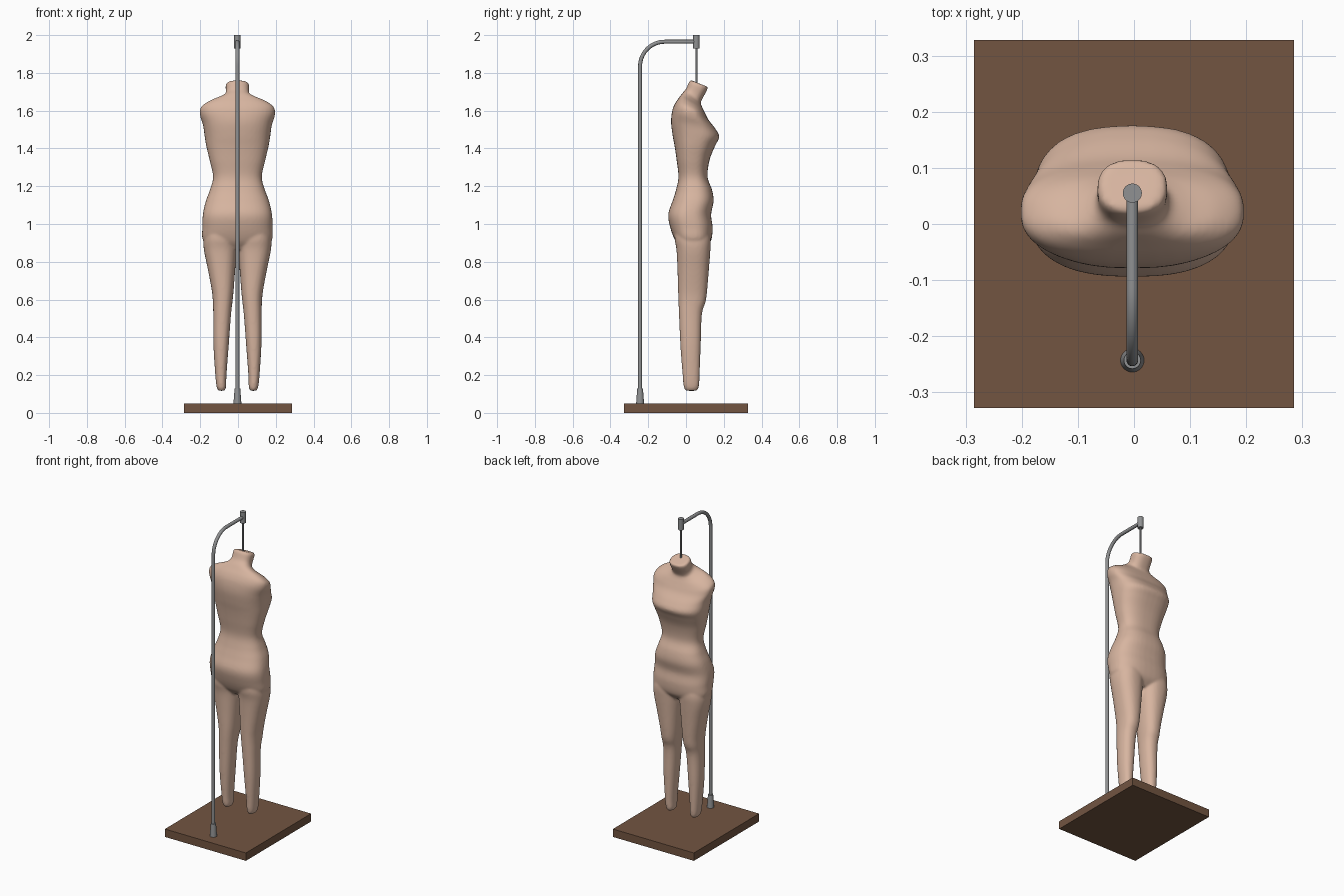
import bpy, bmesh, math

if "Cube" in bpy.data.objects:
    bpy.data.objects.remove(bpy.data.objects["Cube"])

CX = -0.003  # body and stand share this centre line


def material(name, rgb):
    m = bpy.data.materials.new(name)
    m.diffuse_color = (*rgb, 1)
    m.use_nodes = True
    m.node_tree.nodes["Principled BSDF"].inputs["Base Color"].default_value = m.diffuse_color
    return m


SKIN = material("skin beige", (0.68, 0.46, 0.35))
WOOD = material("brown wood", (0.17, 0.09, 0.053))
METAL = material("grey metal", (0.28, 0.285, 0.29))


def densify(rows, n=5):
    """Catmull-Rom interpolation between section rows."""
    out = []
    for i in range(len(rows) - 1):
        p0, p1, p2, p3 = (rows[max(0, min(len(rows) - 1, i + k))] for k in (-1, 0, 1, 2))
        for s in range(n):
            t = s / n
            out.append([0.5 * (2 * b + (c - a) * t + (2 * a - 5 * b + 4 * c - d) * t * t
                               + (3 * b - a - 3 * c + d) * t ** 3)
                        for a, b, c, d in zip(p0, p1, p2, p3)])
    return out + [list(rows[-1])]


def loft(bm, rows, power, sides=40):
    """Rows: z at low y, z at high y, x min, x max, y min, y max."""
    rings = []
    for zb, zf, x0, x1, y0, y1 in densify(rows):
        ring = []
        for k in range(sides):
            a = 2 * math.pi * k / sides
            c, s = math.cos(a), math.sin(a)
            u = math.copysign(abs(c) ** (2 / power), c)
            v = math.copysign(abs(s) ** (2 / power), s)
            ring.append(bm.verts.new((CX + (x0 + x1) / 2 + u * (x1 - x0) / 2,
                                      (y0 + y1) / 2 + v * (y1 - y0) / 2,
                                      zb + (zf - zb) * (v + 1) / 2)))
        rings.append(ring)
    faces = [bm.faces.new(rings[0]), bm.faces.new(rings[-1])]
    for a, b in zip(rings, rings[1:]):
        for k in range(sides):
            j = (k + 1) % sides
            faces.append(bm.faces.new((a[k], a[j], b[j], b[k])))
    bmesh.ops.recalc_face_normals(bm, faces=faces)


# Torso: z back, z front, half width, y back, y front
torso = [
    (1.762, 1.730, 0.050, 0.026, 0.104),
    (1.752, 1.718, 0.062, 0.016, 0.115),
    (1.715, 1.650, 0.064, 0.000, 0.080),
    (1.692, 1.632, 0.095, -0.020, 0.080),
    (1.670, 1.610, 0.155, -0.036, 0.090),
    (1.640, 1.585, 0.195, -0.057, 0.102),
    (1.600, 1.550, 0.198, -0.073, 0.120),
    (1.540, 1.505, 0.182, -0.079, 0.155),
    (1.470, 1.462, 0.174, -0.071, 0.176),
    (1.410, 1.415, 0.165, -0.060, 0.155),
    (1.340, 1.340, 0.148, -0.050, 0.125),
    (1.250, 1.250, 0.129, -0.040, 0.114),
    (1.180, 1.180, 0.146, -0.053, 0.138),
    (1.120, 1.120, 0.168, -0.072, 0.146),
    (1.050, 1.050, 0.183, -0.094, 0.133),
    (0.980, 0.980, 0.186, -0.083, 0.141),
    (0.910, 0.910, 0.180, -0.056, 0.132),
    (0.865, 0.865, 0.110, -0.020, 0.095),
]
# Leg: z, inner x, outer x, y back, y front
leg = [
    (0.980, 0.010, 0.165, -0.060, 0.120),
    (0.920, 0.002, 0.179, -0.060, 0.131),
    (0.860, 0.004, 0.177, -0.050, 0.129),
    (0.757, 0.012, 0.156, -0.045, 0.121),
    (0.650, 0.020, 0.136, -0.042, 0.112),
    (0.590, 0.026, 0.130, -0.040, 0.104),
    (0.520, 0.034, 0.128, -0.037, 0.084),
    (0.360, 0.046, 0.127, -0.030, 0.078),
    (0.200, 0.058, 0.117, -0.018, 0.072),
    (0.138, 0.060, 0.110, -0.012, 0.068),
    (0.117, 0.068, 0.100, 0.000, 0.056),
]

# Mannequin body: torso and two legs fused into one smooth skin
bm = bmesh.new()
loft(bm, [(zb, zf, -w, w, y0, y1) for zb, zf, w, y0, y1 in torso], 2.5)
for side in (-1, 1):
    loft(bm, [(z, z, min(side * a, side * b), max(side * a, side * b), y0, y1)
              for z, a, b, y0, y1 in leg], 2.3)
me = bpy.data.meshes.new("mannequin_body")
bm.to_mesh(me)
bm.free()
me.materials.append(SKIN)
body = bpy.data.objects.new("mannequin_body", me)
bpy.context.collection.objects.link(body)
rm = body.modifiers.new("fuse", 'REMESH')
rm.mode = 'VOXEL'
rm.voxel_size = 0.007
rm.use_smooth_shade = True
sm = body.modifiers.new("soften", 'SMOOTH')
sm.factor = 0.5
sm.iterations = 6

# Wooden base board
bpy.ops.mesh.primitive_cube_add(size=1, location=(0, 0, 0.025))
board = bpy.context.object
board.name = "base_board"
board.scale = (0.57, 0.656, 0.05)
board.data.materials.append(WOOD)


def cone(name, y, z0, z1, r0, r1):
    bpy.ops.mesh.primitive_cone_add(vertices=32, radius1=r0, radius2=r1, depth=z1 - z0,
                                    location=(CX, y, (z0 + z1) / 2))
    o = bpy.context.object
    o.name = name
    o.data.materials.append(METAL)
    bpy.ops.object.shade_smooth_by_angle()


# Stand fittings
cone("pole_foot", -0.243, 0.05, 0.13, 0.021, 0.015)
cone("top_socket", 0.055, 1.93, 2.0, 0.017, 0.017)
cone("hanging_rod", 0.055, 1.72, 1.94, 0.005, 0.005)

# Bent pole: upright, quarter bend and arm
R = 0.13
path = [(-0.243, 0.05)]
for i in range(17):
    a = math.pi / 2 * i / 16
    path.append((-0.243 + R * (1 - math.cos(a)), 1.965 - R + R * math.sin(a)))
path.append((0.055, 1.965))
cu = bpy.data.curves.new("bent_pole", 'CURVE')
cu.dimensions = '3D'
cu.bevel_depth = 0.0105
cu.bevel_resolution = 6
cu.use_fill_caps = True
sp = cu.splines.new('POLY')
sp.points.add(len(path) - 1)
for p, (y, z) in zip(sp.points, path):
    p.co = (CX, y, z, 1)
sp.use_smooth = True
cu.materials.append(METAL)
bpy.context.collection.objects.link(bpy.data.objects.new("bent_pole", cu))
